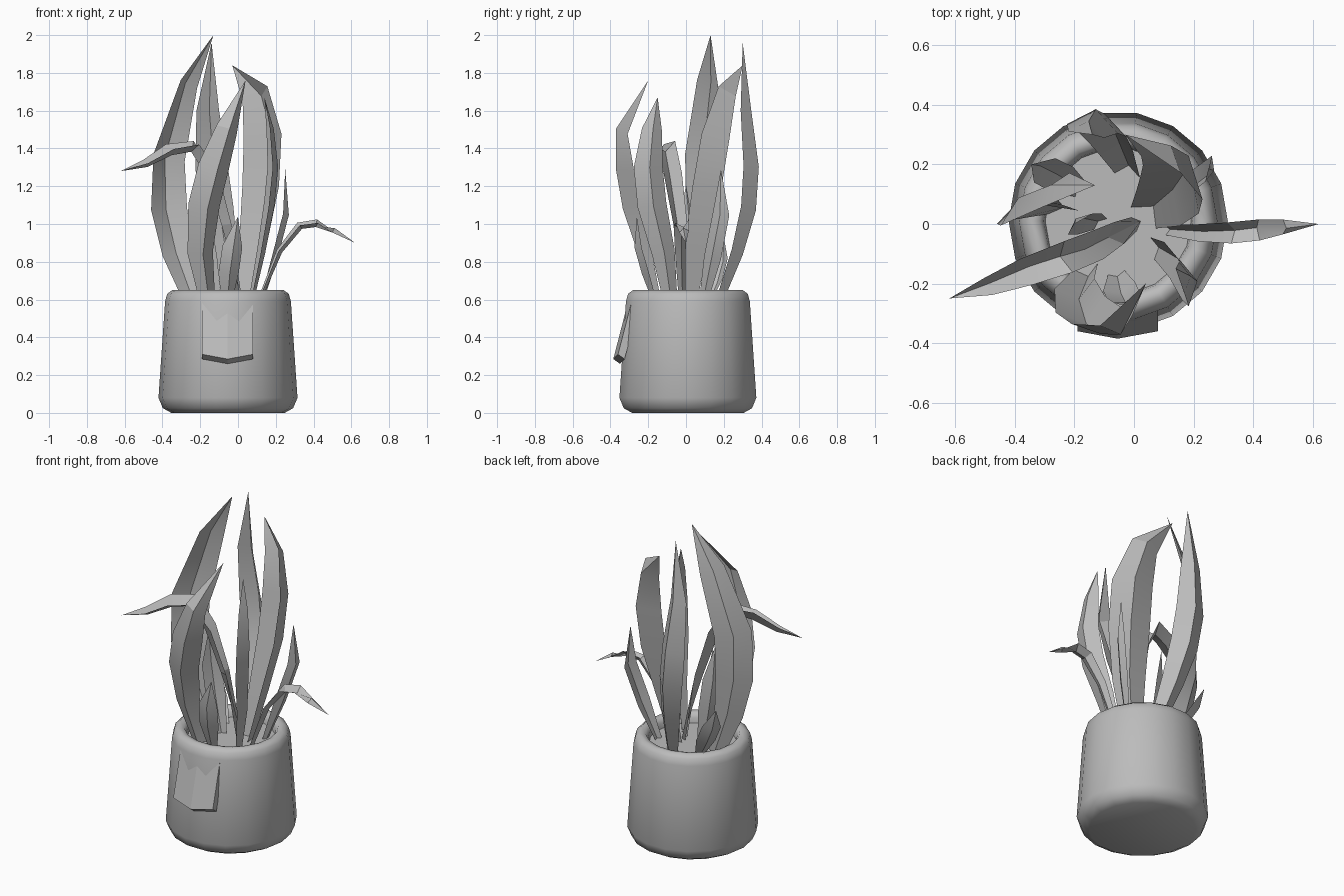
import bpy, bmesh, math
from mathutils import Vector

cube = bpy.data.objects.get("Cube")
if cube:
    bpy.data.objects.remove(cube, do_unlink=True)

grey = bpy.data.materials.new("plain grey")
grey.use_nodes = True
GREY = (0.5, 0.5, 0.5, 1)
grey.diffuse_color = GREY
grey.node_tree.nodes["Principled BSDF"].inputs["Base Color"].default_value = GREY

CENTRE = Vector((-0.053, 0.01, 0))


def add_object(name, bm, angle=30):
    bmesh.ops.remove_doubles(bm, verts=bm.verts, dist=0.0005)
    mesh = bpy.data.meshes.new(name)
    bm.to_mesh(mesh)
    bm.free()
    mesh.materials.append(grey)
    obj = bpy.data.objects.new(name, mesh)
    bpy.context.collection.objects.link(obj)
    bpy.ops.object.select_all(action="DESELECT")
    obj.select_set(True)
    bpy.context.view_layer.objects.active = obj
    bpy.ops.object.shade_smooth_by_angle(angle=math.radians(angle))
    return obj


def lathe(name, profile, sides=18):
    """Turn a (radius, height) profile around the pot axis."""
    bm = bmesh.new()
    rings = []
    for r, z in profile:
        turns = [2 * math.pi * i / sides for i in range(sides)]
        rings.append([bm.verts.new(CENTRE + Vector((r * math.cos(a), r * math.sin(a), z)))
                      for a in turns])
    for low, high in zip(rings, rings[1:]):
        for i in range(sides):
            j = (i + 1) % sides
            bm.faces.new((low[i], low[j], high[j], high[i]))
    bm.faces.new(rings[0][::-1])
    bm.faces.new(rings[-1])
    return add_object(name, bm, 50)


def leaf(name, path, width, start, end, fold=0.22, smooth=25, tilt=0):
    """Folded blade; its width heads from start to end degrees, raised by tilt."""
    bm = bmesh.new()
    pts = [Vector(p) for p in path]
    last = len(pts) - 1
    rise = math.radians(tilt)
    rows = []
    for i, p in enumerate(pts):
        t = i / last
        turn = math.radians(start + (end - start) * t)
        side = Vector((math.cos(turn) * math.cos(rise),
                       math.sin(turn) * math.cos(rise), math.sin(rise)))
        tangent = (pts[min(i + 1, last)] - pts[max(i - 1, 0)]).normalized()
        across = (side - tangent * side.dot(tangent)).normalized()
        out = tangent.cross(across)
        away = p - CENTRE
        away.z = -0.3
        if out.dot(away) < 0:
            out = -out
        if t < 0.5:
            w = width * (0.45 + 0.55 * math.sin(math.pi * t))
        else:
            w = width * (1 - (2 * t - 1) ** 2.2)
        rows.append([bm.verts.new(p + across * w / 2),
                     bm.verts.new(p + out * w * fold),
                     bm.verts.new(p - across * w / 2)])
    for a, b in zip(rows, rows[1:]):
        for k in range(2):
            bm.faces.new((a[k], a[k + 1], b[k + 1], b[k]))
    return add_object(name, bm, smooth)


# Pot with rounded foot, rolled rim and soil floor
lathe("pot", [(0.30, 0), (0.345, 0.025), (0.368, 0.08), (0.333, 0.59), (0.322, 0.63),
              (0.295, 0.65), (0.265, 0.645), (0.25, 0.62), (0.245, 0.59)])

# Wedge on the front of the pot, with a slight central ridge
bm = bmesh.new()
sections = []
for x, bulge, drop in ((-0.19, 0, 0), (-0.055, 0.025, 0.025), (0.08, 0, 0)):
    sections.append([bm.verts.new((x, y - bulge, z - drop)) for y, z in
                     ((-0.285, 0.6), (-0.36, 0.31), (-0.325, 0.285), (-0.25, 0.57))])
for a, b in zip(sections, sections[1:]):
    for k in range(4):
        n = (k + 1) % 4
        bm.faces.new((a[k], a[n], b[n], b[k]))
bm.faces.new(sections[0][::-1])
bm.faces.new(sections[-1])
bmesh.ops.recalc_face_normals(bm, faces=bm.faces)
add_object("front_wedge", bm, 10)

# Tall leaves
leaf("tall_right_leaf", [(-0.23, 0.04, 0.58), (-0.32, 0.04, 0.85), (-0.365, 0.05, 1.08),
     (-0.365, 0.06, 1.35), (-0.26, 0.115, 1.74), (-0.13, 0.13, 2.0)], 0.22, 5, 60, 0.17)
leaf("tall_back_leaf", [(-0.02, 0.16, 0.58), (-0.07, 0.25, 0.85), (-0.11, 0.305, 1.08),
     (-0.14, 0.32, 1.3), (-0.16, 0.3, 1.6), (-0.14, 0.3, 1.96)], 0.18, -10, -10, 0.38, 60)
leaf("tall_left_leaf", [(0.03, 0.02, 0.58), (0.08, 0.05, 0.9), (0.12, 0.1, 1.2),
     (0.13, 0.14, 1.46), (0.09, 0.2, 1.69), (-0.03, 0.3, 1.84)], 0.24, -40, -25, 0.45)
leaf("tall_front_leaf", [(-0.16, -0.14, 0.58), (-0.2, -0.2, 0.85), (-0.18, -0.27, 1.1),
     (-0.13, -0.305, 1.3), (-0.06, -0.325, 1.5), (0.04, -0.2, 1.76)], 0.18, 15, 20, 0.4)
leaf("narrow_front_leaf", [(0.06, -0.08, 0.58), (0.11, -0.12, 0.85), (0.15, -0.18, 1.1),
     (0.17, -0.2, 1.3), (0.16, -0.18, 1.5), (0.14, -0.15, 1.67)], 0.16, 100, 100, 0.28)

# Drooping leaves
leaf("right_drooping_leaf", [(0, 0, 0.58), (-0.05, -0.03, 1.0), (-0.12, -0.07, 1.27),
     (-0.22, -0.11, 1.43), (-0.36, -0.16, 1.41), (-0.49, -0.21, 1.33),
     (-0.62, -0.25, 1.28)], 0.11, 115, 115, 0.5, tilt=15)
leaf("left_drooping_leaf", [(0.1, -0.02, 0.58), (0.21, -0.03, 0.86), (0.32, -0.03, 1.0),
     (0.42, -0.02, 1.015), (0.5, -0.01, 0.96), (0.62, 0, 0.9)], 0.075, 95, 95, 0.45, tilt=15)

# Short leaves
leaf("short_left_leaf", [(0.12, 0.09, 0.58), (0.19, 0.14, 0.82), (0.25, 0.185, 1.05),
     (0.25, 0.185, 1.29)], 0.1, 75, 75)
leaf("short_front_leaf", [(-0.06, -0.16, 0.58), (-0.05, -0.21, 0.74), (-0.03, -0.25, 0.88),
     (0, -0.26, 1.04)], 0.12, 15, 15)
leaf("short_inner_leaf", [(-0.11, 0, 0.58), (-0.15, 0, 0.8), (-0.18, 0, 1.0),
     (-0.2, 0, 1.21)], 0.12, 40, 40)
leaf("short_back_leaf", [(-0.17, 0.11, 0.58), (-0.24, 0.15, 0.7), (-0.3, 0.18, 0.81),
     (-0.345, 0.2, 0.93)], 0.12, 45, 45)
